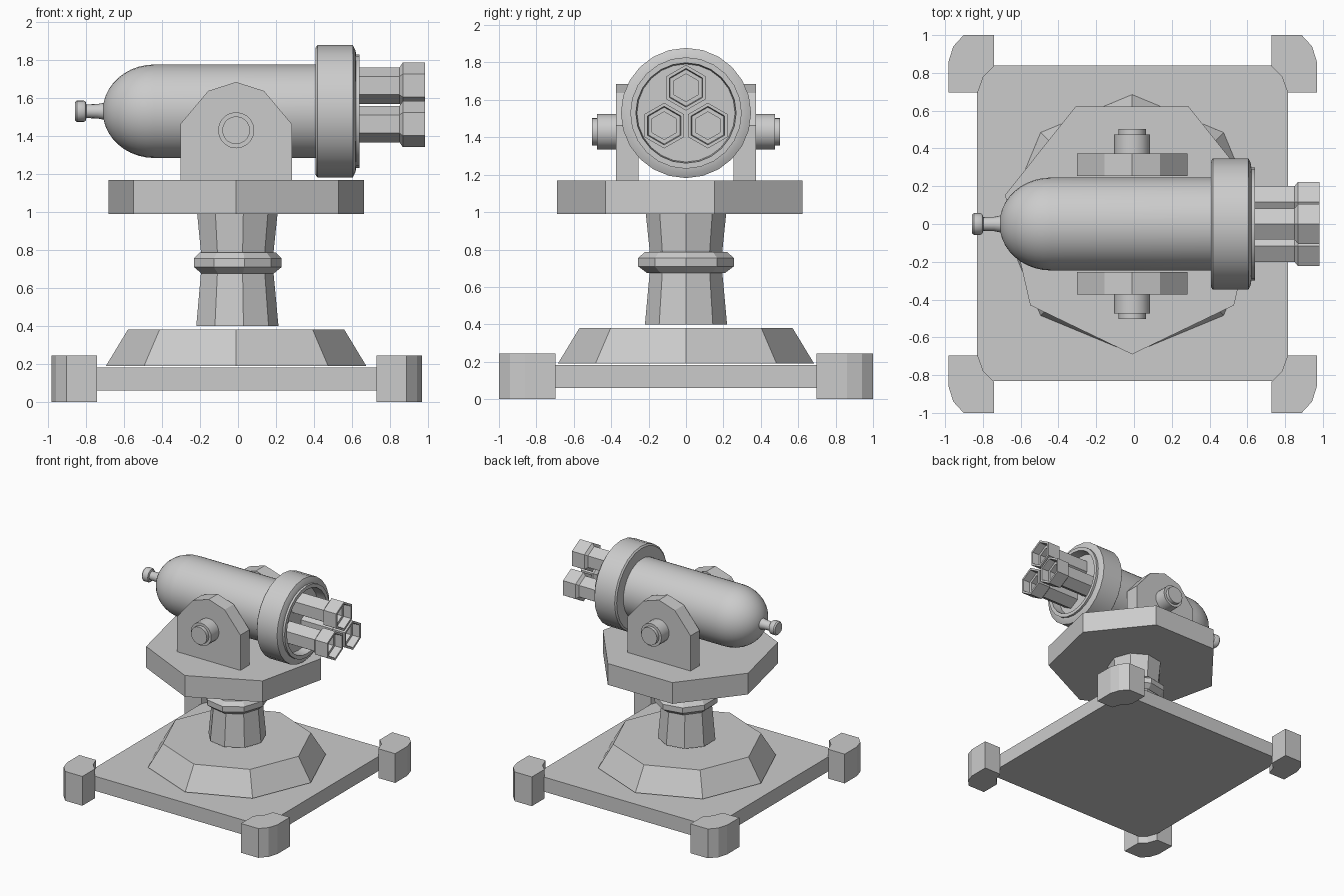
import bpy, bmesh
from math import sin, cos, pi, radians

if "Cube" in bpy.data.objects:
    bpy.data.objects.remove(bpy.data.objects["Cube"])

CX = -0.01          # column centre in x
AXIS_Z = 1.53       # height of the gun axis
PIVOT_Z = 1.43


def finish(name, bm, smooth=False):
    bmesh.ops.remove_doubles(bm, verts=bm.verts, dist=1e-5)
    bmesh.ops.recalc_face_normals(bm, faces=bm.faces)
    mesh = bpy.data.meshes.new(name)
    bm.to_mesh(mesh)
    bm.free()
    ob = bpy.data.objects.new(name, mesh)
    bpy.context.collection.objects.link(ob)
    if smooth:
        bpy.ops.object.select_all(action='DESELECT')
        ob.select_set(True)
        bpy.context.view_layer.objects.active = ob
        bpy.ops.object.shade_smooth_by_angle(angle=radians(35))
    return ob


def lathe(name, profile, sides, axis='Z', centre=(0, 0, 0), phase=0, smooth=False, sy=1):
    """Spin (radius, distance along axis) points; radius 0 closes an end."""
    bm = bmesh.new()
    rings = []
    for r, h in profile:
        ring = []
        for i in range(sides):
            a = radians(phase) + 2 * pi * i / sides
            u, v = r * cos(a), r * sin(a)
            p = {'Z': (u, v * sy, h), 'X': (h, u, v), 'Y': (u, h, v)}[axis]
            ring.append(bm.verts.new([p[k] + centre[k] for k in range(3)]))
            if r == 0:
                break
        rings.append(ring)
    for a, b in zip(rings, rings[1:]):
        if len(a) == 1 and len(b) > 1:
            bm.faces.new(b)if a[0].co[:] and profile[0][1] == profile[1][1] and a is rings[0] else \
                [bm.faces.new((a[0], b[i], b[(i + 1) % sides])) for i in range(sides)]
        elif len(b) == 1:
            if profile[-1][1] == profile[-2][1]:
                bm.faces.new(a)
            else:
                [bm.faces.new((b[0], a[i], a[(i + 1) % sides])) for i in range(sides)]
        else:
            for i in range(sides):
                j = (i + 1) % sides
                bm.faces.new((a[i], a[j], b[j], b[i]))
    for v in [v for v in bm.verts if not v.link_faces]:
        bm.verts.remove(v)
    return finish(name, bm, smooth)


def prism(name, points, direction):
    """Extrude a closed outline of 3D points along a direction."""
    bm = bmesh.new()
    face = bm.faces.new([bm.verts.new(p) for p in points])
    res = bmesh.ops.extrude_face_region(bm, geom=[face])
    verts = [g for g in res['geom'] if isinstance(g, bmesh.types.BMVert)]
    bmesh.ops.translate(bm, verts=verts, vec=direction)
    return finish(name, bm)


# Base plate
prism("base_plate", [(-0.83, -0.83, 0.06), (0.815, -0.83, 0.06),
                     (0.815, 0.838, 0.06), (-0.83, 0.838, 0.06)], (0, 0, 0.122))

# Corner feet with rounded outer and notched inner corners
foot = [(0.975, 0.697), (0.82, 0.697), (0.79, 0.78), (0.735, 0.835),
        (0.735, 1.0), (0.895, 1.0), (0.95, 0.94), (0.975, 0.86)]
for side, sx in (("left", -1), ("right", 1)):
    for end, sy in (("front", -1), ("back", 1)):
        prism(f"{end}_{side}_foot", [(x * sx - 0.007, y * sy, 0) for x, y in foot], (0, 0, 0.245))

# Octagonal pedestal, nine-sided column with collar, seven-sided turntable
lathe("pedestal", [(0, 0.19), (0.685, 0.19), (0.57, 0.38), (0, 0.38)], 8, centre=(CX, 0, 0))
lathe("column", [(0, 0.40), (0.223, 0.40), (0.195, 0.70), (0.195, 0.77), (0.218, 0.99), (0, 0.99)],
      9, centre=(CX, 0, 0))
lathe("column_collar", [(0.195, 0.675), (0.238, 0.71), (0.238, 0.755), (0.205, 0.787), (0.18, 0.787)],
      9, centre=(CX + 0.002, 0, 0), sy=1.09)
lathe("turntable", [(0, 0.99), (0.69, 0.99), (0.69, 1.168), (0, 1.168)], 7,
      centre=(CX, 0, 0), phase=-90)

# Side brackets and stepped pivot pins
bracket = [(-0.293, 1.165), (-0.293, 1.463), (-0.147, 1.637), (0, 1.684),
           (0.147, 1.637), (0.293, 1.463), (0.293, 1.165)]
for side, s in (("front", -1), ("back", 1)):
    prism(f"{side}_bracket", [(x + CX, s * 0.253, z) for x, z in bracket], (0, s * 0.12, 0))
    pin = [(0, 0.3), (0.095, 0.3), (0.095, 0.475), (0.073, 0.475), (0.073, 0.503), (0, 0.503)]
    lathe(f"{side}_pivot_pin", [(r, s * h) for r, h in pin], 20, 'Y', (CX, 0, PIVOT_Z), smooth=True)

# Gun body with domed rear
dome = [(0.246 * sin(i * pi / 20), -0.44 - 0.272 * cos(i * pi / 20)) for i in range(11)]
lathe("gun_body", dome + [(0.246, 0.45), (0, 0.45)], 32, 'X', (0, 0, AXIS_Z), smooth=True)

# Rear knob on a flared stem
lathe("rear_knob", [(0, -0.858), (0.048, -0.858), (0.057, -0.848), (0.057, -0.812), (0.05, -0.802),
                    (0.036, -0.798), (0.038, -0.74), (0.048, -0.69), (0, -0.69)],
      16, 'X', (0, 0, AXIS_Z), smooth=True)

# Front ring with a recessed face
lathe("front_ring", [(0, 0.408), (0.335, 0.408), (0.348, 0.418), (0.348, 0.605), (0.322, 0.618),
                     (0.298, 0.622), (0.298, 0.64), (0.268, 0.64), (0.262, 0.56), (0, 0.56)],
      24, 'X', (0, 0, AXIS_Z), smooth=True)

# Three hexagonal hollow barrels
for i, ang in enumerate((90, 210, 330)):
    a = radians(ang)
    lathe(f"barrel_{i + 1}", [(0, 0.54), (0.096, 0.54), (0.096, 0.85), (0.122, 0.868), (0.122, 0.983),
                              (0.103, 0.983), (0.098, 0.92), (0.074, 0.92), (0.074, 0.75), (0, 0.75)],
          6, 'X', (0, 0.135 * cos(a), AXIS_Z + 0.135 * sin(a)), phase=90)
